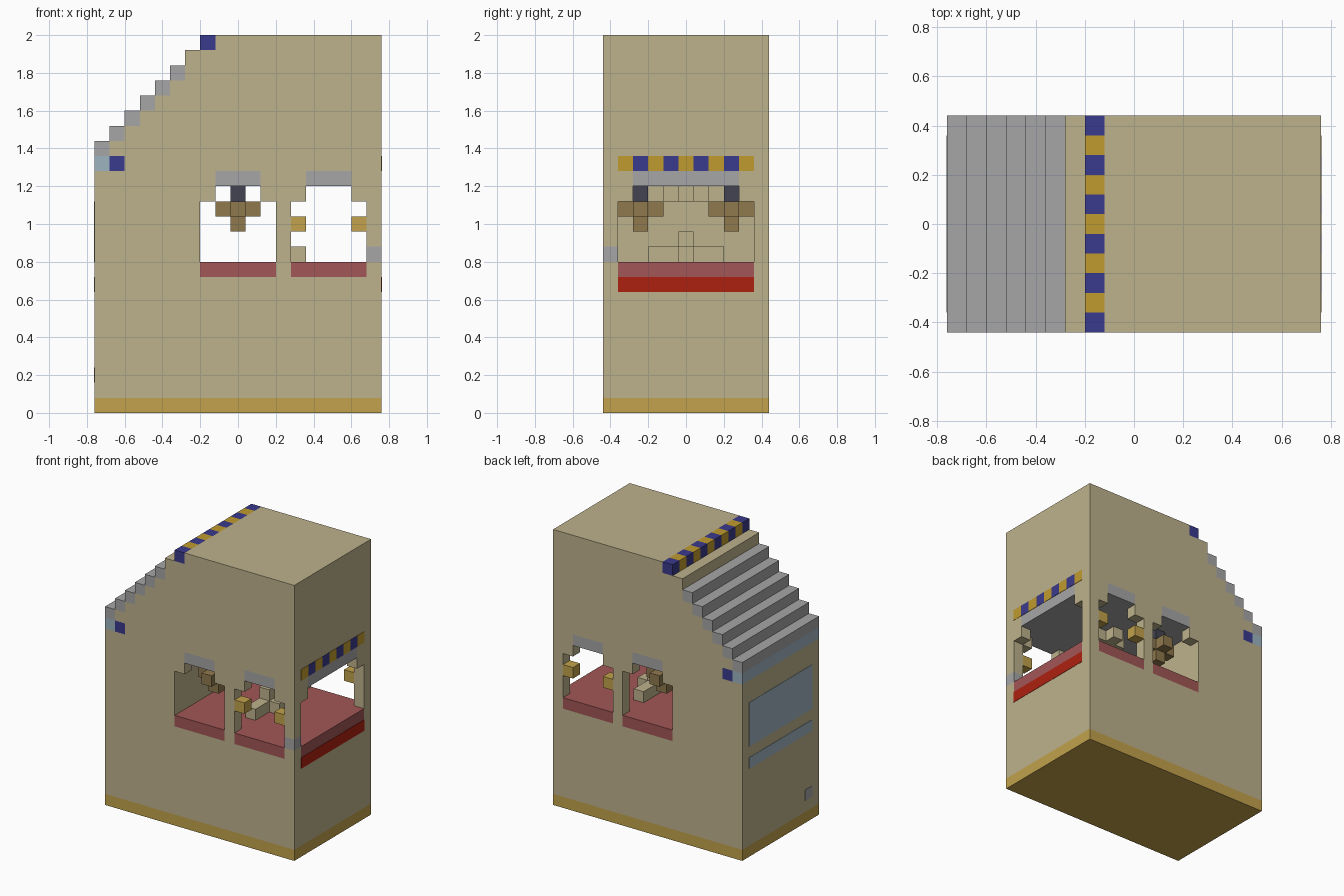
import bpy, bmesh
from mathutils import Vector

old = bpy.data.objects.get("Cube")
if old:
    bpy.data.objects.remove(old, do_unlink=True)

U = 0.08                 # edge of one building cell
NX, NY, NZ = 19, 11, 25  # cells along each axis


def material(name, rgb):
    lin = [(c / 255 / 12.92) if c < 11 else ((c / 255 + 0.055) / 1.055) ** 2.4 for c in rgb]
    m = bpy.data.materials.new(name)
    m.use_nodes = True
    m.diffuse_color = (*lin, 1)
    m.node_tree.nodes["Principled BSDF"].inputs["Base Color"].default_value = (*lin, 1)
    return m


TAN = material("tan", (190, 178, 140))
GOLD = material("soft gold", (194, 162, 76))
YELLOW = material("deep yellow", (192, 155, 46))
BLUE = material("navy blue", (58, 58, 142))
GRAY = material("gray", (166, 166, 167))
SKY = material("pale blue", (158, 181, 192))
BROWN = material("brown", (144, 121, 77))
DARK = material("dark slate", (67, 67, 82))
ROSE = material("dull red", (162, 86, 86))
RED = material("bright red", (174, 33, 16))


def part(name, mat, *boxes):
    """One object from boxes given as cell ranges: x0, x1, y0, y1, z0, z1."""
    bm = bmesh.new()
    for x0, x1, y0, y1, z0, z1 in boxes:
        lo, hi = Vector((x0, y0, z0)), Vector((x1, y1, z1))
        cube = bmesh.ops.create_cube(bm, size=1)["verts"]
        for v in cube:
            p = (lo + hi) / 2 + Vector(a * b for a, b in zip(v.co, hi - lo))
            v.co = Vector((p.x - NX / 2, p.y - NY / 2, p.z)) * U
    mesh = bpy.data.meshes.new(name)
    bm.to_mesh(mesh)
    bm.free()
    mesh.materials.append(mat)
    obj = bpy.data.objects.new(name, mesh)
    bpy.context.collection.objects.link(obj)
    return obj


def both(*boxes):
    """Each box and its mirror across the middle of the depth."""
    return [b for x0, x1, y0, y1, z0, z1 in boxes
            for b in ((x0, x1, y0, y1, z0, z1), (x0, x1, NY - y1, NY - y0, z0, z1))]


# Plinth and solid lower body
part("base", GOLD, (0, NX, 0, NY, 0, 1))
part("lower_body", TAN, (0, NX, 0, NY, 1, 9), (0, 7, 0, NY, 9, 16))

# Cabin floor with sills running out through the side walls
part("cabin_floor", ROSE, (7, NX, 1, 10, 9, 10),
     *both((7, 12, 0, 1, 9, 10), (13, 18, 0, 1, 9, 10)))
part("sill_gaps", TAN, *both((12, 13, 0, 1, 9, 10), (18, 19, 0, 1, 9, 10)))

# Window posts, corner steps and lintel infill
part("window_posts", TAN, *both(
    (12, 13, 0, 1, 10, 15), (7, 8, 0, 1, 14, 15), (11, 12, 0, 1, 14, 15),
    (13, 14, 0, 1, 14, 15), (17, 18, 0, 1, 14, 15), (18, 19, 0, 1, 11, 15),
    (18, 19, 1, 2, 14, 15)))
part("rear_corner_foot", TAN, (18, 19, 10, 11, 10, 11))
part("front_corner_foot", GRAY, (18, 19, 0, 1, 10, 11))
part("window_ties", GOLD, *both((13, 14, 0, 1, 12, 13), (17, 18, 0, 1, 12, 13)))

# Ceiling with lintels
part("ceiling", GRAY, (7, 18, 1, 10, 15, 16), (18, 19, 2, 9, 15, 16),
     *both((8, 11, 0, 1, 15, 16), (14, 17, 0, 1, 15, 16)))
part("lintel_gaps", TAN, *both(
    (7, 8, 0, 1, 15, 16), (11, 14, 0, 1, 15, 16), (17, 19, 0, 1, 15, 16),
    (18, 19, 1, 2, 15, 16)))

# Roof block with a stepped slope
part("roof_block", TAN, (8, NX, 0, NY, 16, NZ), (7, 8, 0, NY, 16, 24),
     (6, 7, 0, NY, 16, 24), (1, 2, 1, 10, 16, 17), (1, 2, 0, NY, 17, 18),
     *[(i, i + 1, 0, NY, 16, 17 + i) for i in range(2, 6)])
part("stair_treads", GRAY, *[(i, i + 1, 0, NY, 17 + i, 18 + i) for i in range(6)])
part("end_band", SKY, (0, 1, 0, NY, 16, 17))
part("band_markers", BLUE, *both((1, 2, 0, 1, 16, 17)))

# Striped roof edge and striped trim above the end window
for name, mat, start in (("blue", BLUE, 0), ("yellow", YELLOW, 1)):
    part("roof_edge_" + name, mat,
         *[(7, 8, j, j + 1, 24, 25) for j in range(start, NY, 2)])
P = 0.03  # plate thickness in cells
for name, mat, start in (("blue", BLUE, 2), ("yellow", YELLOW, 1)):
    part("window_trim_" + name, mat,
         *[(NX, NX + P, j, j + 1, 16, 17) for j in range(start, 10, 2)])

# Painted plates on the two ends
part("red_band", RED, (NX, NX + P, 1, 10, 8, 9))
part("end_panels", SKY, (-P, 0, 1, 10, 10, 14), (-P, 0, 1, 10, 8, 9))
part("end_knob", GRAY, (-P, 0, 1, 2, 2, 3))

# Hanging lamps: dark stem, cross-shaped shade, lower tip
part("lamp_stems", DARK, *both((9, 10, 2, 3, 14, 15)))
part("lamp_shades", BROWN, *both(
    (8, 11, 2, 3, 13, 14), (9, 10, 1, 2, 13, 14), (9, 10, 3, 4, 13, 14),
    (9, 10, 2, 3, 12, 13)))

# Cabin fittings: ceiling cross and floor bench
part("ceiling_cross", TAN, (11, 14, 5, 6, 14, 15), (12, 13, 4, 5, 14, 15),
     (12, 13, 6, 7, 14, 15))
part("bench", TAN, (12, 13, 3, 8, 10, 11), (13, 14, 5, 6, 10, 11), (12, 13, 5, 6, 11, 12))
